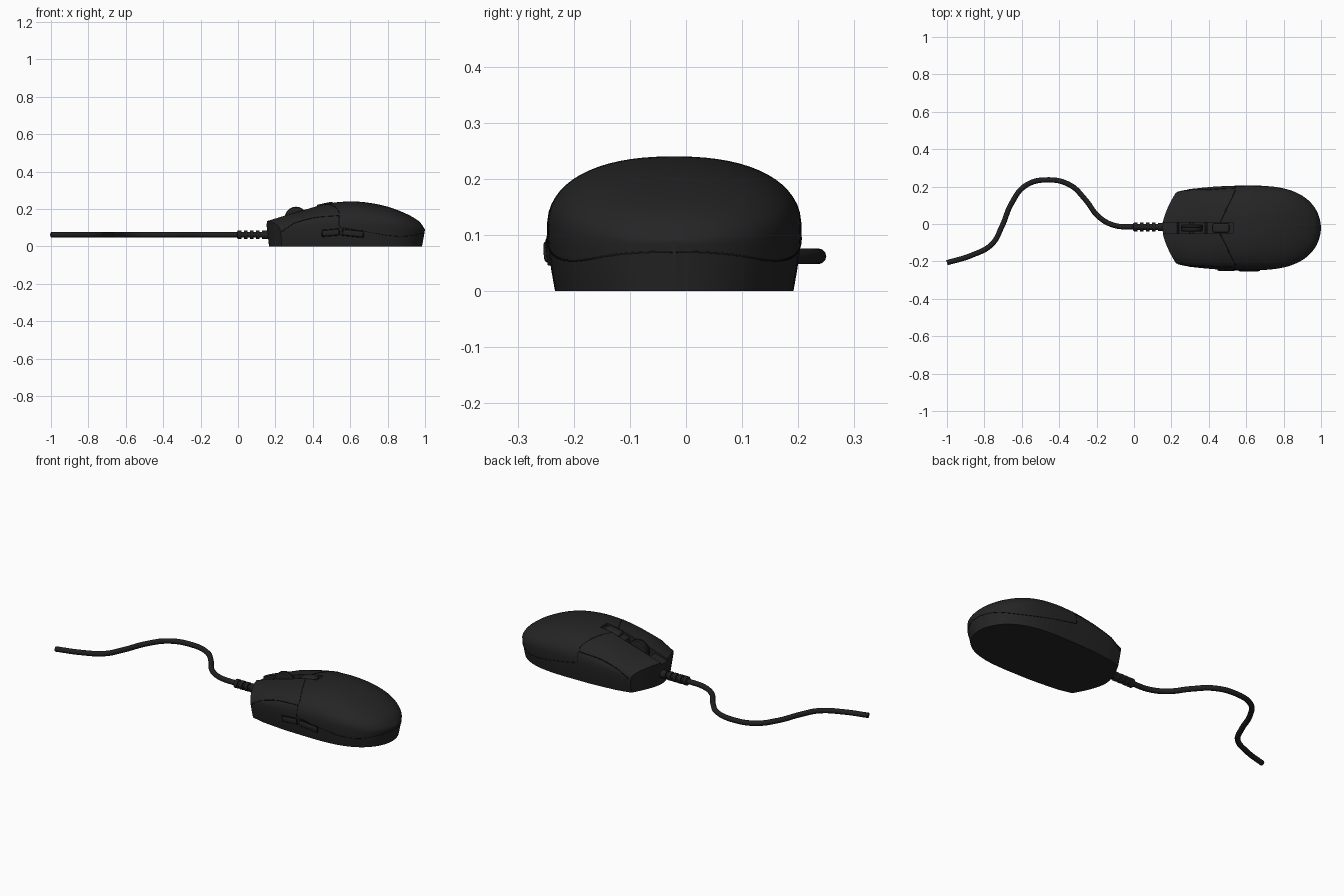
import bpy, bmesh, math
from mathutils import Vector

if "Cube" in bpy.data.objects:
    bpy.data.objects.remove(bpy.data.objects["Cube"])

YC = -0.021      # centre line of the body
POWER = 2.3      # roundness of the shell


def material(name, value):
    m = bpy.data.materials.new(name)
    m.use_nodes = True
    colour = (value, value, value, 1)
    m.diffuse_color = colour
    m.node_tree.nodes["Principled BSDF"].inputs["Base Color"].default_value = colour
    return m


CHARCOAL = material("charcoal plastic", 0.018)
RUBBER = material("black rubber", 0.014)
GAP = material("gap black", 0.006)


def finish(obj, mat, angle=35):
    obj.data.materials.clear()
    obj.data.materials.append(mat)
    bpy.ops.object.select_all(action='DESELECT')
    obj.select_set(True)
    bpy.context.view_layer.objects.active = obj
    bpy.ops.object.shade_smooth_by_angle(angle=math.radians(angle))
    return obj


def from_bmesh(name, bm):
    bmesh.ops.recalc_face_normals(bm, faces=bm.faces)
    mesh = bpy.data.meshes.new(name)
    bm.to_mesh(mesh)
    bm.free()
    obj = bpy.data.objects.new(name, mesh)
    bpy.context.collection.objects.link(obj)
    return obj


def tube(name, points, radius, mat, smooth=False):
    curve = bpy.data.curves.new(name, 'CURVE')
    curve.dimensions = '3D'
    curve.bevel_depth, curve.bevel_resolution = radius, 4 if smooth else 1
    curve.use_fill_caps = True
    if smooth:
        s = curve.splines.new('BEZIER')
        s.bezier_points.add(len(points) - 1)
        for b, p in zip(s.bezier_points, points):
            b.co = p
            b.handle_left_type = b.handle_right_type = 'AUTO'
    else:
        s = curve.splines.new('POLY')
        s.points.add(len(points) - 1)
        for b, p in zip(s.points, points):
            b.co = (*p, 1)
    obj = bpy.data.objects.new(name, curve)
    bpy.context.collection.objects.link(obj)
    bpy.ops.object.select_all(action='DESELECT')
    obj.select_set(True)
    bpy.context.view_layer.objects.active = obj
    bpy.ops.object.convert(target='MESH')
    return finish(bpy.context.object, mat, 60)


def spline(keys, x):
    """Smooth curve through (x, value) keys."""
    i = max(0, min(len(keys) - 2, sum(k[0] <= x for k in keys) - 1))
    slope = lambda a, b: (b[1] - a[1]) / (b[0] - a[0])
    (x0, v0), (x1, v1) = keys[i], keys[i + 1]
    m0 = slope(keys[max(i - 1, 0)], keys[i + 1])
    m1 = slope(keys[i], keys[min(i + 2, len(keys) - 1)])
    h = x1 - x0
    t = (x - x0) / h
    return ((2*t**3 - 3*t*t + 1) * v0 + (t**3 - 2*t*t + t) * h * m0
            + (3*t*t - 2*t**3) * v1 + (t**3 - t*t) * h * m1)


# Shell shape: half width, crown height and shoulder height along x
def width(x):
    if x > 0.6:
        return max(0.003, 0.226 * math.sqrt(max(0, 1 - ((x - 0.6) / 0.4) ** 3)))
    return spline([(0.15, 0.19), (0.3, 0.208), (0.45, 0.222), (0.6, 0.226)], x)


def crown(x):
    return spline([(0.15, 0.135), (0.25, 0.165), (0.36, 0.197), (0.48, 0.229), (0.6, 0.24),
                   (0.7, 0.233), (0.8, 0.212), (0.9, 0.174), (0.97, 0.132), (1.0, 0.09)], x)


def shoulder(x):
    return spline([(0.15, 0.085), (0.4, 0.11), (0.8, 0.11), (1.0, 0.08)], x)


def warp(x, y, z):
    """Sweep the nose back at the sides and slope both ends in towards the base."""
    nose = max(0, 1 - (x - 0.15) / 0.15)
    t = (x - 0.15) / 0.85
    slope = 0.016 * (1 - 2 * t) * max(0, 1 - z / 0.09)
    return Vector((x + 0.075 * nose * min(1, abs(y) / 0.19) ** 1.6 + slope, y + YC, z))


def on_top(x, y):
    u = min(1, abs(y) / width(x))
    e = shoulder(x)
    return warp(x, y, e + (crown(x) - e) * (1 - u ** POWER) ** (1 / POWER))


def on_side(x, z, side):
    e, w = shoulder(x), width(x)
    if z < e:
        y = w * (0.94 + 0.06 * math.sin(math.pi / 2 * z / e))
    else:
        y = w * (1 - min(1, (z - e) / (crown(x) - e)) ** POWER) ** (1 / POWER)
    return warp(x, side * y, z)


# Body shell lofted from cross sections
N, WALL = 32, 5
stations = [0.15 + 0.45 * i / 18 for i in range(18)]
stations += [0.6 + 0.4 * math.sin(math.pi / 2 * i / 24) for i in range(25)]
bm = bmesh.new()
rings = []
for x in stations:
    arc = [math.pi * k / N for k in range(N + 1)]
    ys = [math.copysign(abs(math.cos(a)) ** (2 / POWER), math.cos(a)) * width(x) for a in arc]
    levels = [shoulder(x) * k / (WALL + 1) for k in range(1, WALL + 1)]
    ring = [on_top(x, y) for y in ys]
    ring += [on_side(x, z, -1) for z in reversed(levels)]
    ring += [warp(x, y * 0.94, 0) for y in reversed(ys)]
    ring += [on_side(x, z, 1) for z in levels]
    rings.append([bm.verts.new(p) for p in ring])
size = len(rings[0])
for a, b in zip(rings, rings[1:]):
    for i in range(size):
        j = (i + 1) % size
        bm.faces.new((a[i], a[j], b[j], b[i]))
for ring in (rings[0], rings[-1]):
    low = ring[N + 1 + WALL:2 * N + 2 + WALL][::-1]
    for k in range(1, N - 1):
        bm.faces.new((ring[k], ring[k + 1], low[k + 1], low[k]))
    bm.faces.new([ring[0], ring[1], low[1], low[0]] + ring[2 * N + 2 + WALL:])
    bm.faces.new([ring[N - 1]] + ring[N:N + 1 + WALL] + [low[N], low[N - 1]])
body = from_bmesh("mouse_body", bm)

# Channel for the scroll wheel, cut into the shell
xs = [0.13 + 0.4 * i / 40 for i in range(41)]
floor = [(x, 0.085 if 0.235 < x < 0.385 else crown(max(x, 0.15)) - 0.014) for x in xs]
bm = bmesh.new()
profile = [bm.verts.new((x, YC - 0.03, z)) for x, z in floor + [(0.53, 0.3), (0.13, 0.3)]]
face = bm.faces.new(profile)
extruded = bmesh.ops.extrude_face_region(bm, geom=[face])
bmesh.ops.translate(bm, vec=(0, 0.06, 0),
                    verts=[v for v in extruded["geom"] if isinstance(v, bmesh.types.BMVert)])
cutter = from_bmesh("channel_cutter", bm)
cutter.hide_render = True
mod = body.modifiers.new("channel", 'BOOLEAN')
mod.operation, mod.solver, mod.object = 'DIFFERENCE', 'EXACT', cutter
bpy.context.view_layer.objects.active = body
bpy.ops.object.modifier_apply(modifier="channel")
bpy.data.objects.remove(cutter)
finish(body, CHARCOAL, 35)


def lathe(name, profile, axis, centre, mat, steps=40):
    """Revolve (position along axis, radius) points around the x or y axis."""
    bm = bmesh.new()
    loops = []
    for d, r in profile:
        loop = []
        for k in range(steps):
            a = 2 * math.pi * k / steps
            c, s = r * math.cos(a), r * math.sin(a)
            loop.append(bm.verts.new(Vector((d, c, s) if axis == 'x' else (c, d, s)) + Vector(centre)))
        loops.append(loop)
    for a, b in zip(loops, loops[1:]):
        for k in range(steps):
            j = (k + 1) % steps
            bm.faces.new((a[k], a[j], b[j], b[k]))
    bm.faces.new(loops[0])
    bm.faces.new(loops[-1])
    return finish(from_bmesh(name, bm), mat)


def rounded_box(name, centre, dims, bevel, rotation, mat):
    bpy.ops.mesh.primitive_cube_add(size=1, location=centre, rotation=rotation)
    obj = bpy.context.object
    obj.name, obj.scale = name, dims
    bpy.ops.object.transform_apply(location=False, rotation=False, scale=True)
    mod = obj.modifiers.new("round", 'BEVEL')
    mod.width, mod.segments = bevel, 4
    bpy.ops.object.modifier_apply(modifier="round")
    return finish(obj, mat, 40)


# Scroll wheel with a grooved tyre, and its axle
half = [(0.019, 0.05), (0.016, 0.057), (0.009, 0.06), (0.004, 0.06), (0.003, 0.057)]
lathe("scroll_wheel", [(-d, r) for d, r in half] + half[::-1], 'y', (0.31, YC, 0.152), RUBBER)
lathe("wheel_axle", [(-0.03, 0.012), (0.03, 0.012)], 'y', (0.31, YC, 0.152), RUBBER, 16)

# Speed button behind the wheel
tilt = -math.atan2(crown(0.51) - crown(0.42), 0.09)
rounded_box("speed_button", (0.465, YC, crown(0.465) - 0.008), (0.09, 0.05, 0.026), 0.011,
            (0, tilt, 0), CHARCOAL)

# Two thumb buttons
for name, x, z, length, turn in (("front", 0.495, 0.073, 0.09, -0.08), ("rear", 0.615, 0.07, 0.11, 0.1)):
    p = on_side(x, z, -1)
    rounded_box(name + "_thumb_button_gap", p, (length + 0.008, 0.008, 0.038), 0.003, (0.1, turn, 0), GAP)
    rounded_box(name + "_thumb_button", p, (length, 0.018, 0.03), 0.008, (0.1, turn, 0), CHARCOAL)

# Panel gaps on both sides: rear of click button, its lower edge, and the shell line
SHELL = [(0.54, 0.105), (0.65, 0.085), (0.8, 0.06), (0.9, 0.055), (1.0, 0.07)]
EDGE = [(0.16, 0.075), (0.24, 0.105), (0.4, 0.152), (0.54, 0.165)]
for name, side in (("left", 1), ("right", -1)):
    path = [on_top(0.46 + 0.08 * t, side * (0.03 + 0.165 * t)) for t in [i / 12 for i in range(13)]]
    path += [on_side(0.54, z, side) for z in (0.155, 0.14, 0.12, 0.105)]
    tube(name + "_click_button_gap", path, 0.002, GAP)
    for part, keys in (("shell", SHELL), ("click_edge", EDGE)):
        a, b = keys[0][0], keys[-1][0]
        xs = [a + (b - a) * math.sin(math.pi / 2 * i / 30) for i in range(31)]
        tube(f"{name}_{part}_gap", [on_side(x, spline(keys, x), side) for x in xs], 0.002, GAP)

# Ribbed strain relief
relief = [(-0.005, 0.016)]
for i in range(4):
    x = i * 0.032
    relief += [(x, 0.024), (x + 0.019, 0.024), (x + 0.02, 0.016), (x + 0.031, 0.016)]
relief += [(0.128, 0.022), (0.19, 0.024)]
lathe("strain_relief", relief, 'x', (0, -0.016, 0.062), RUBBER, 24)

# Cable
route = [(-1, -0.207), (-0.87, -0.168), (-0.76, -0.108), (-0.705, -0.01), (-0.655, 0.11),
         (-0.58, 0.205), (-0.46, 0.236), (-0.34, 0.207), (-0.26, 0.13), (-0.19, 0.04),
         (-0.11, -0.006), (0.02, -0.016)]
tube("cable", [(x, y, 0.062) for x, y in route], 0.014, RUBBER, True)
